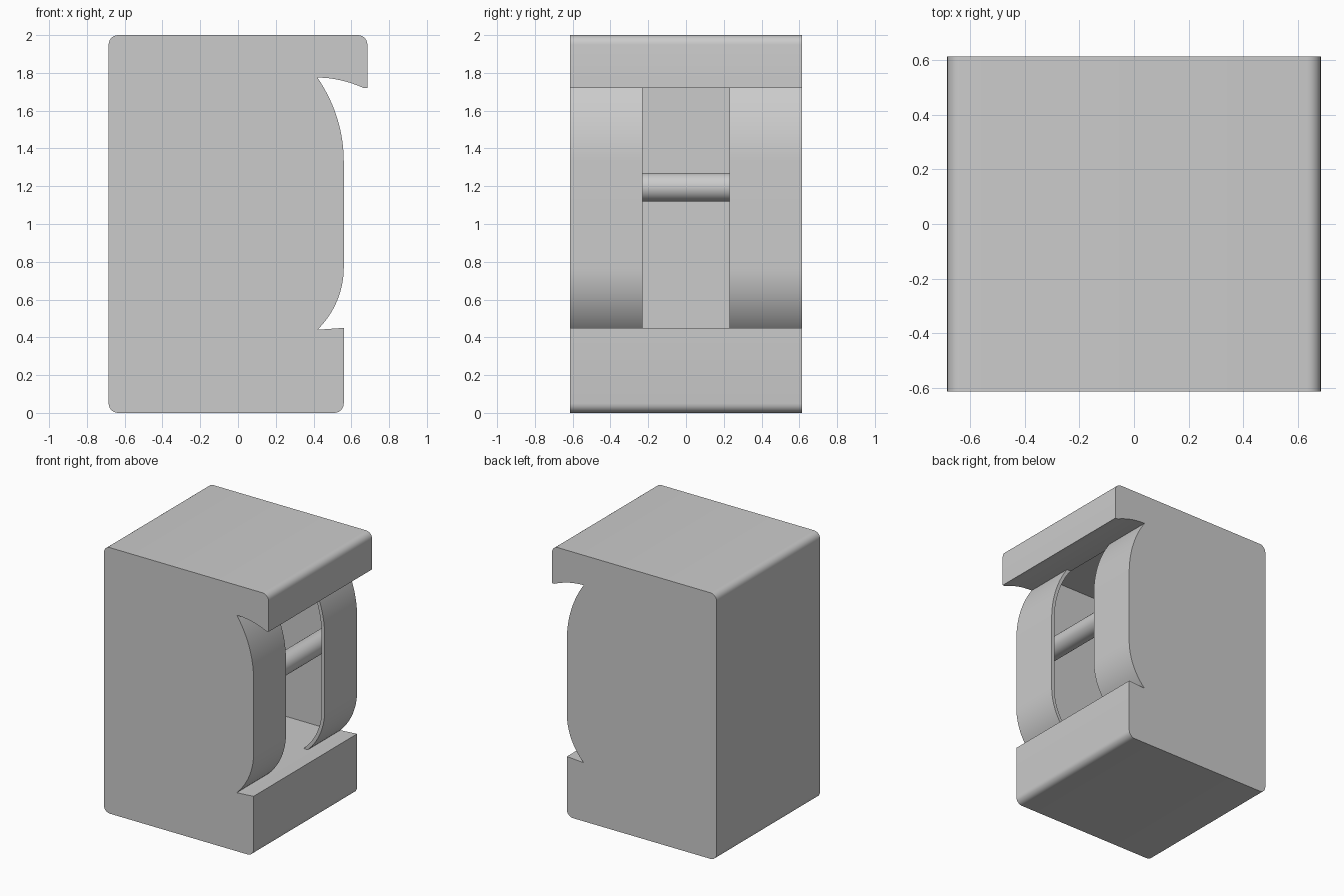
import bpy, bmesh
from math import sin, cos, radians, asin

if "Cube" in bpy.data.objects:
    bpy.data.objects.remove(bpy.data.objects["Cube"])

HALF = 0.615    # half width in y
WALL = 0.03     # shell thickness
SLOT = 0.23     # half width of the front slot
R = 0.05        # outer corner radius


def arc(cx, cz, r, a0, a1, n):
    return [(cx + r * cos(radians(a0 + (a1 - a0) * i / n)),
             cz + r * sin(radians(a0 + (a1 - a0) * i / n))) for i in range(n + 1)]


def extrude(name, pts, y0, y1):
    bm = bmesh.new()
    face = bm.faces.new([bm.verts.new((x, y0, z)) for x, z in pts])
    ext = bmesh.ops.extrude_face_region(bm, geom=[face])
    for v in ext["geom"]:
        if isinstance(v, bmesh.types.BMVert):
            v.co.y = y1
    bmesh.ops.recalc_face_normals(bm, faces=bm.faces)
    mesh = bpy.data.meshes.new(name)
    bm.to_mesh(mesh)
    bm.free()
    ob = bpy.data.objects.new(name, mesh)
    bpy.context.collection.objects.link(ob)
    smooth(ob)
    return ob


def smooth(ob):
    bpy.ops.object.select_all(action='DESELECT')
    ob.select_set(True)
    bpy.context.view_layer.objects.active = ob
    bpy.ops.object.shade_smooth_by_angle(angle=radians(30))


def bulge(inset=0.0):
    # curved front from the lower lip up to the overhang
    lo, hi = 0.459, 0.777
    a_lo, a_hi = asin(0.33 / lo), asin(0.445 / hi)
    deg = 57.29578
    return (arc(0.56 - lo, 0.77, lo - inset, -a_lo * deg, 0, 14)
            + arc(0.56 - hi, 1.33, hi - inset, 0, a_hi * deg, 14))


# Shared outer outline pieces
overhang = [(0.42 + 0.245 * t / 8, 1.775 - 0.055 * (t / 8) ** 2) for t in range(9)]
outer = (overhang + [(0.685, 1.72)]
         + arc(0.685 - R, 2 - R, R, 0, 90, 6)
         + arc(-0.685 + R, 2 - R, R, 90, 180, 6)
         + arc(-0.685 + R, R, R, 180, 270, 6)
         + arc(0.56 - R, R, R, 270, 360, 6)
         + [(0.56, 0.45)])
front = bulge()

# Hollow C-shaped body: base, back and overhanging top
cavity = [(0.42, 0.44), (-0.655, 0.44), (-0.655, 1.9), (0.385, 1.9), (0.385, 1.775)]
extrude("body_frame", outer + cavity, -HALF + WALL, HALF - WALL)

# Closed side walls and curved front panels, one pair per side
panel = front + [(0.385, 1.775)] + bulge(0.025)[::-1][1:-1] + [(0.385, 0.44)]
for side, s in (("left", -1), ("right", 1)):
    extrude(side + "_side_wall", outer + front[:-1], s * (HALF - WALL), s * HALF)
    extrude(side + "_front_panel", panel, s * SLOT, s * (HALF - WALL))

# Round bar across the opening
bpy.ops.mesh.primitive_cylinder_add(vertices=32, radius=0.076, depth=2 * (HALF - WALL),
                                    location=(0.42, 0, 1.195),
                                    rotation=(radians(90), 0, 0))
bar = bpy.context.object
bar.name = "cross_bar"
smooth(bar)
